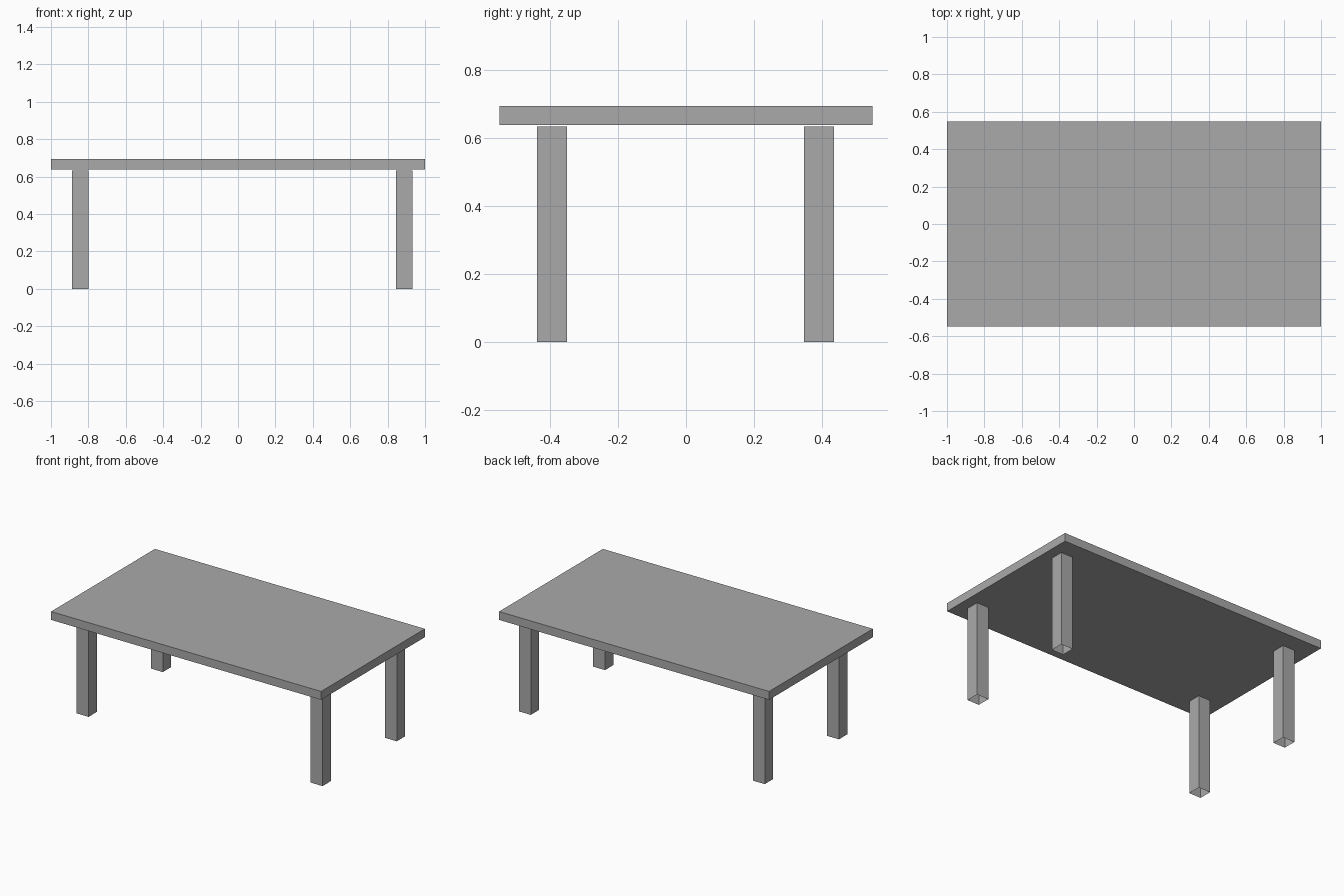
import bpy
import bmesh

cube = bpy.data.objects.get("Cube")
if cube:
    bpy.data.objects.remove(cube, do_unlink=True)

grey = bpy.data.materials.new("plain_grey")
grey.use_nodes = True
colour = (0.40, 0.40, 0.40, 1)
grey.diffuse_color = colour
grey.node_tree.nodes["Principled BSDF"].inputs["Base Color"].default_value = colour


def box(name, centre, size, open_bottom=False):
    """Add a flat-shaded box, optionally without its underside."""
    bm = bmesh.new()
    bmesh.ops.create_cube(bm, size=1)
    bmesh.ops.scale(bm, vec=size, verts=bm.verts)
    bmesh.ops.translate(bm, vec=centre, verts=bm.verts)
    if open_bottom:
        bm.normal_update()
        under = [f for f in bm.faces if f.normal.z < -0.5]
        bmesh.ops.delete(bm, geom=under, context="FACES_ONLY")
    mesh = bpy.data.meshes.new(name)
    bm.to_mesh(mesh)
    bm.free()
    mesh.materials.append(grey)
    obj = bpy.data.objects.new(name, mesh)
    bpy.context.collection.objects.link(obj)
    return obj


# Table top
box("table_top", (0, 0, 0.666), (2, 1.098, 0.056))

# Four hollow legs, open underneath, just short of the top
LEG_WIDTH, LEG_HEIGHT = 0.088, 0.634
for side, x in (("right", -0.844), ("left", 0.889)):
    for end, y in (("front", -0.394), ("back", 0.391)):
        box(f"{end}_{side}_leg", (x, y, LEG_HEIGHT / 2),
            (LEG_WIDTH, LEG_WIDTH, LEG_HEIGHT), open_bottom=True)
